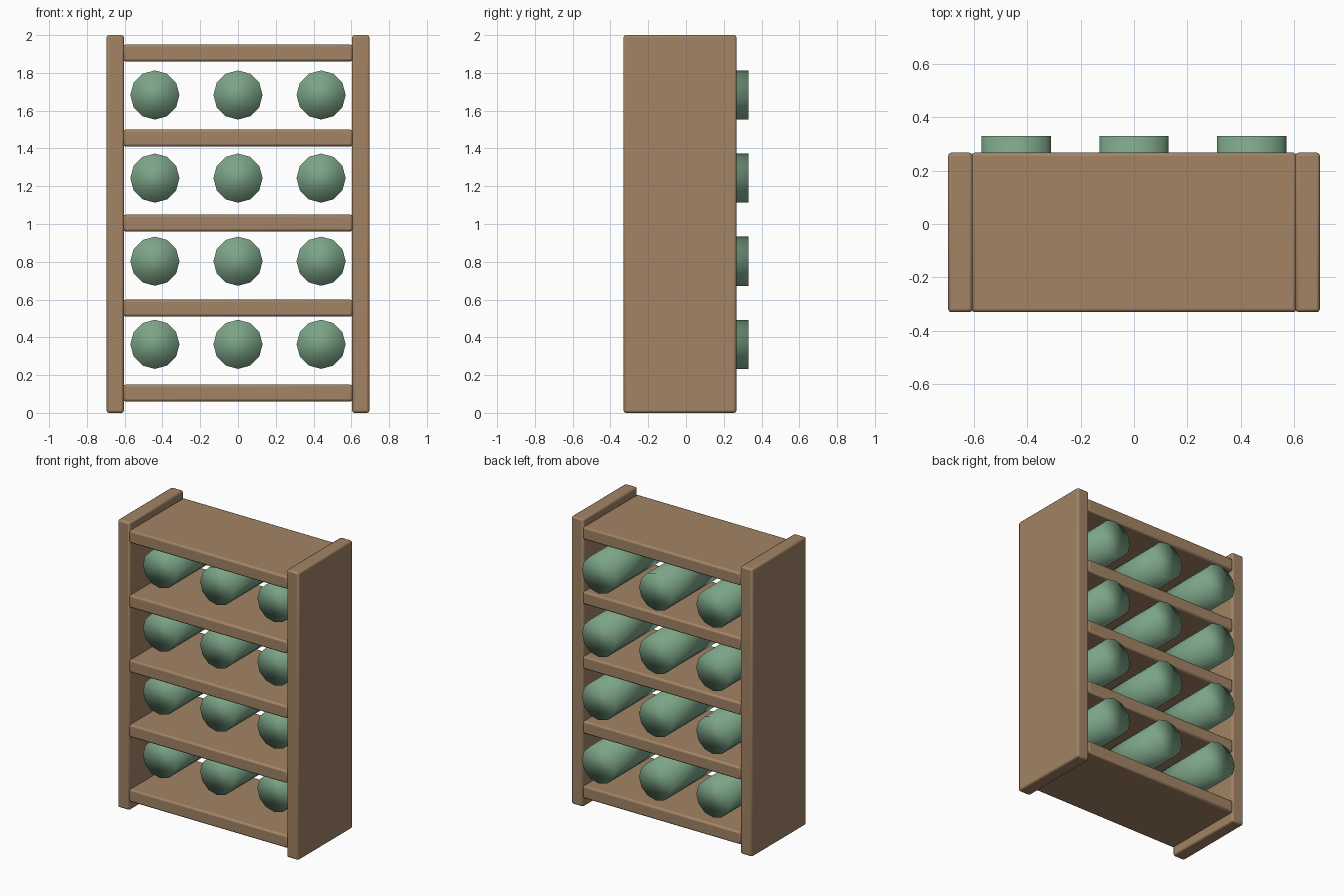
import bpy
import math

cube = bpy.data.objects.get("Cube")
if cube:
    bpy.data.objects.remove(cube, do_unlink=True)


def make_material(name, rgb):
    mat = bpy.data.materials.new(name)
    mat.use_nodes = True
    mat.diffuse_color = (*rgb, 1)
    mat.node_tree.nodes["Principled BSDF"].inputs["Base Color"].default_value = (*rgb, 1)
    return mat


wood = make_material("warm wood", (0.36, 0.23, 0.13))
glass = make_material("green glass", (0.20, 0.37, 0.24))

FRONT, BACK = -0.33, 0.267
DEPTH = BACK - FRONT
MID_Y = (FRONT + BACK) / 2


# Boards with softly rounded edges
def board(name, location, size):
    bpy.ops.mesh.primitive_cube_add(size=1, location=location)
    obj = bpy.context.object
    obj.name = name
    obj.scale = size
    bpy.ops.object.transform_apply(location=False, rotation=False, scale=True)
    obj.data.materials.append(wood)
    bevel = obj.modifiers.new("rounded edges", "BEVEL")
    bevel.width = 0.012
    bevel.segments = 2
    bpy.ops.object.shade_smooth_by_angle(angle=math.radians(50))
    return obj


# Bottles lying front to back, with the bases showing at the rear
def bottle(name, x, z, front=-0.23, back=0.33):
    bpy.ops.mesh.primitive_cylinder_add(
        vertices=12, radius=0.13, depth=back - front,
        location=(x, (front + back) / 2, z), rotation=(math.pi / 2, 0, 0))
    obj = bpy.context.object
    obj.name = name
    obj.data.materials.append(glass)
    bpy.ops.object.shade_smooth()
    return obj


# Side panels
for side, sign in (("left", 1), ("right", -1)):
    board(f"{side}_panel", (sign * 0.65, MID_Y, 1), (0.092, DEPTH, 2))

# Shelves
for i in range(5):
    board(f"shelf_{i + 1}", (0, MID_Y, 0.105 + 0.45 * i), (1.216, DEPTH, 0.088))

# Rows of bottles
for row in range(4):
    for col in range(3):
        bottle(f"bottle_{row + 1}_{col + 1}", 0.44 * (col - 1), 0.363 + 0.44 * row)
